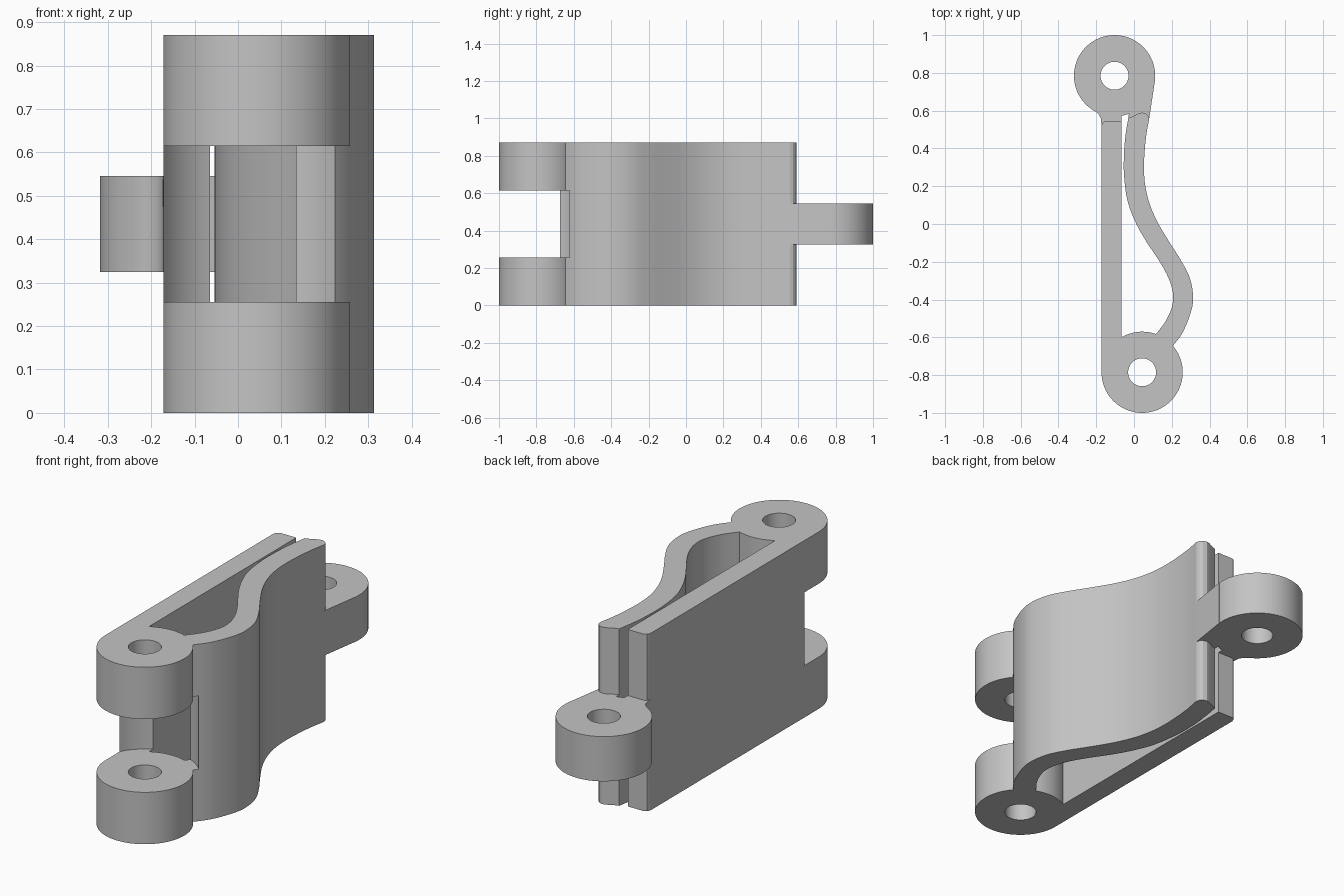
import bpy, bmesh, math
from mathutils import Vector

if "Cube" in bpy.data.objects:
    bpy.data.objects.remove(bpy.data.objects["Cube"], do_unlink=True)

HEIGHT = 0.87
NOTCH = (0.255, 0.615)
LUG = (0.325, 0.545)
FRONT_PIN = (0.043, -0.785)
BACK_PIN = (-0.103, 0.785)
RING, HOLE = 0.215, 0.074

grey = bpy.data.materials.new("plain grey")
grey.use_nodes = True
colour = (0.55, 0.55, 0.55, 1)
grey.diffuse_color = colour
grey.node_tree.nodes["Principled BSDF"].inputs["Base Color"].default_value = colour


def prism(name, outline, z0, z1):
    """Extrude a plan outline between two heights."""
    bm = bmesh.new()
    base = bm.faces.new([bm.verts.new((x, y, z0)) for x, y in outline])
    top = bmesh.ops.extrude_face_region(bm, geom=[base])["geom"]
    bmesh.ops.translate(bm, vec=(0, 0, z1 - z0),
                        verts=[v for v in top if isinstance(v, bmesh.types.BMVert)])
    bmesh.ops.recalc_face_normals(bm, faces=bm.faces)
    mesh = bpy.data.meshes.new(name)
    bm.to_mesh(mesh)
    bm.free()
    mesh.materials.append(grey)
    obj = bpy.data.objects.new(name, mesh)
    bpy.context.collection.objects.link(obj)
    return obj


def disc(name, centre, radius, z0, z1, sides=80):
    turn = [2 * math.pi * i / sides for i in range(sides)]
    return prism(name, [(centre[0] + radius * math.cos(a),
                         centre[1] + radius * math.sin(a)) for a in turn], z0, z1)


def smooth(points, steps=5):
    """Flowing curve through the given plan points."""
    p = [Vector(q) for q in points]
    p = [2 * p[0] - p[1]] + p + [2 * p[-1] - p[-2]]
    out = []
    for a, b, c, d in zip(p, p[1:], p[2:], p[3:]):
        for i in range(steps):
            t = i / steps
            out.append(0.5 * (2 * b + (c - a) * t + (2 * a - 5 * b + 4 * c - d) * t ** 2
                              + (3 * b - a - 3 * c + d) * t ** 3))
    return [tuple(v) for v in out + [p[-2]]]


def combine(target, tool, operation):
    mod = target.modifiers.new(operation.title(), 'BOOLEAN')
    mod.operation, mod.object, mod.solver = operation, tool, 'EXACT'
    bpy.context.view_layer.objects.active = target
    bpy.ops.object.modifier_apply(modifier=mod.name)
    bpy.data.objects.remove(tool, do_unlink=True)


# Straight wall with a softened back corner
body = prism("clip_body", [(-0.172, -0.785), (-0.065, -0.785), (-0.065, 0.545),
                           (-0.152, 0.545), (-0.165, 0.537), (-0.172, 0.52)], 0, HEIGHT)

# Wavy spring wall
outer = smooth([(0.15, -0.71), (0.21, -0.64), (0.26, -0.57), (0.3, -0.47), (0.313, -0.39),
                (0.297, -0.29), (0.25, -0.195), (0.19, -0.1), (0.13, 0), (0.085, 0.1),
                (0.06, 0.2), (0.053, 0.29), (0.056, 0.38), (0.065, 0.47), (0.08, 0.555)])
tip = [(0.075, 0.572), (0.063, 0.584), (0.045, 0.59), (0.025, 0.586), (-0.005, 0.57)]
inner = smooth([(-0.03, 0.562), (-0.045, 0.47), (-0.053, 0.37), (-0.053, 0.26),
                (-0.036, 0.13), (0.003, 0.02), (0.06, -0.085), (0.13, -0.19),
                (0.18, -0.28), (0.205, -0.36), (0.203, -0.43), (0.17, -0.51),
                (0.12, -0.578), (0.08, -0.63)])
combine(body, prism("spring_wall", outer + tip + inner, 0, HEIGHT), 'UNION')

# Front hinge barrel, split into two rings by a round notch
combine(body, disc("front_barrel", FRONT_PIN, RING, 0, HEIGHT), 'UNION')
combine(body, disc("notch_cutter", FRONT_PIN, 0.242, *NOTCH), 'DIFFERENCE')

# Back hinge lug: neck bridging both walls, then its ring
neck = [(-0.205, 0.597), (-0.188, 0.582), (-0.176, 0.56), (-0.172, 0.52), (-0.12, 0.48),
        (-0.065, 0.53), (-0.065, 0.585), (-0.027, 0.585), (-0.03, 0.562),
        (0.02, 0.5), (0.08, 0.555), (0.111, 0.76), BACK_PIN]
combine(body, prism("lug_neck", neck, *LUG), 'UNION')
combine(body, disc("back_ring", BACK_PIN, RING, *LUG), 'UNION')

# Pin holes
for pin in (FRONT_PIN, BACK_PIN):
    combine(body, disc("pin_cutter", pin, HOLE, -0.1, HEIGHT + 0.1, 48), 'DIFFERENCE')

bpy.ops.object.select_all(action='DESELECT')
body.select_set(True)
bpy.context.view_layer.objects.active = body
bpy.ops.object.shade_smooth_by_angle(angle=math.radians(25))
